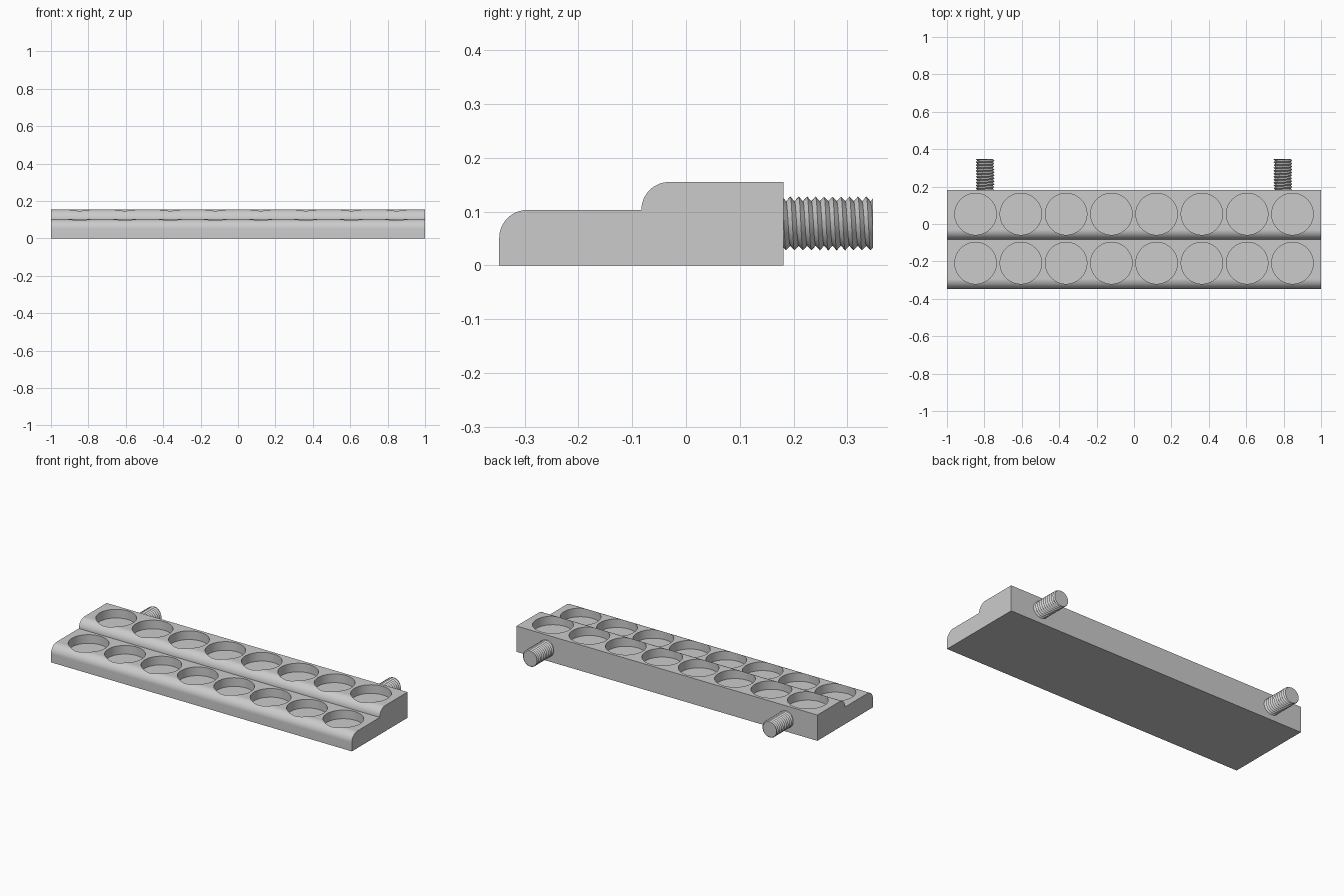
import bpy, bmesh, math
from mathutils import Matrix

cube = bpy.data.objects.get("Cube")
if cube:
    bpy.data.objects.remove(cube, do_unlink=True)

grey = bpy.data.materials.new("plain grey")
grey.use_nodes = True
COLOUR = (0.6, 0.6, 0.6, 1)
grey.diffuse_color = COLOUR
grey.node_tree.nodes["Principled BSDF"].inputs["Base Color"].default_value = COLOUR


def make_object(name, bm):
    bmesh.ops.recalc_face_normals(bm, faces=bm.faces)
    mesh = bpy.data.meshes.new(name)
    bm.to_mesh(mesh)
    bm.free()
    mesh.materials.append(grey)
    ob = bpy.data.objects.new(name, mesh)
    bpy.context.collection.objects.link(ob)
    return ob


def select_only(ob):
    bpy.ops.object.select_all(action='DESELECT')
    ob.select_set(True)
    bpy.context.view_layer.objects.active = ob


def arc(cy, cz, r, steps=16):
    # Quarter round from the front-facing side up to the flat top
    return [(cy - r * math.cos(t), cz + r * math.sin(t))
            for t in (math.pi / 2 * i / steps for i in range(steps + 1))]


# Stepped body: side profile extruded along x
STEP, TOP, BACK, FRONT, R = 0.103, 0.155, 0.181, -0.347, 0.052
profile = [(BACK, 0), (FRONT, 0)]
profile += arc(FRONT + R, STEP - R, R)
profile += arc(-0.083 + R, TOP - R, R)
profile += [(BACK, TOP)]
bm = bmesh.new()
face = bm.faces.new([bm.verts.new((-1, y, z)) for y, z in profile])
ext = bmesh.ops.extrude_face_region(bm, geom=[face])
bmesh.ops.translate(bm, vec=(2, 0, 0),
                    verts=[v for v in ext["geom"] if isinstance(v, bmesh.types.BMVert)])
body = make_object("stepped_body", bm)

# Two rows of eight round pockets cut into the steps
POCKET_DEPTH = 0.052
bm = bmesh.new()
for y, top in ((-0.209, STEP), (0.053, TOP)):
    for i in range(8):
        x = -0.847 + i * 0.242
        bmesh.ops.create_cone(bm, cap_ends=True, segments=64, radius1=0.111, radius2=0.111,
                              depth=0.2, matrix=Matrix.Translation((x, y, top - POCKET_DEPTH + 0.1)))
cutter = make_object("pocket_cutter", bm)
cutter.hide_render = True
mod = body.modifiers.new("pockets", 'BOOLEAN')
mod.operation = 'DIFFERENCE'
mod.solver = 'EXACT'
mod.object = cutter
select_only(body)
bpy.ops.object.modifier_apply(modifier=mod.name)
bpy.data.objects.remove(cutter, do_unlink=True)
bpy.ops.object.shade_smooth_by_angle(angle=math.radians(25))


# Threaded studs: a helical strip of crests and roots, trimmed flat at both ends
def threaded_stud(name, x, z=0.078, crest=0.05, root=0.0415, pitch=0.0157,
                  start=0.178, end=0.347, n=40):
    bm = bmesh.new()
    layers = 2 * (int((end - start) / pitch) + 4)
    rows = []
    for k in range(layers):
        r = crest if k % 2 else root
        row = []
        for j in range(n):
            a = 2 * math.pi * j / n
            y = start + (k / 2 + j / n - 1.5) * pitch
            row.append(bm.verts.new((x + r * math.sin(a), y, z + r * math.cos(a))))
        rows.append(row)
    for k in range(layers - 3):
        for j in range(n):
            # A full turn lands two layers further along
            nk, nj = (k, j + 1) if j + 1 < n else (k + 2, 0)
            bm.faces.new((rows[k][j], rows[nk][nj], rows[nk + 1][nj], rows[k + 1][j]))
    for y, side in ((start, -1), (end, 1)):
        geom = bm.verts[:] + bm.edges[:] + bm.faces[:]
        bmesh.ops.bisect_plane(bm, geom=geom, plane_co=(0, y, 0), plane_no=(0, side, 0),
                               clear_outer=True)
    loose = [v for v in bm.verts if not v.link_faces]
    bmesh.ops.delete(bm, geom=loose, context='VERTS')
    bmesh.ops.holes_fill(bm, edges=[e for e in bm.edges if e.is_boundary], sides=0)
    stud = make_object(name, bm)
    select_only(stud)
    bpy.ops.object.shade_smooth_by_angle(angle=math.radians(25))


threaded_stud("right_threaded_stud", -0.796)
threaded_stud("left_threaded_stud", 0.796)
